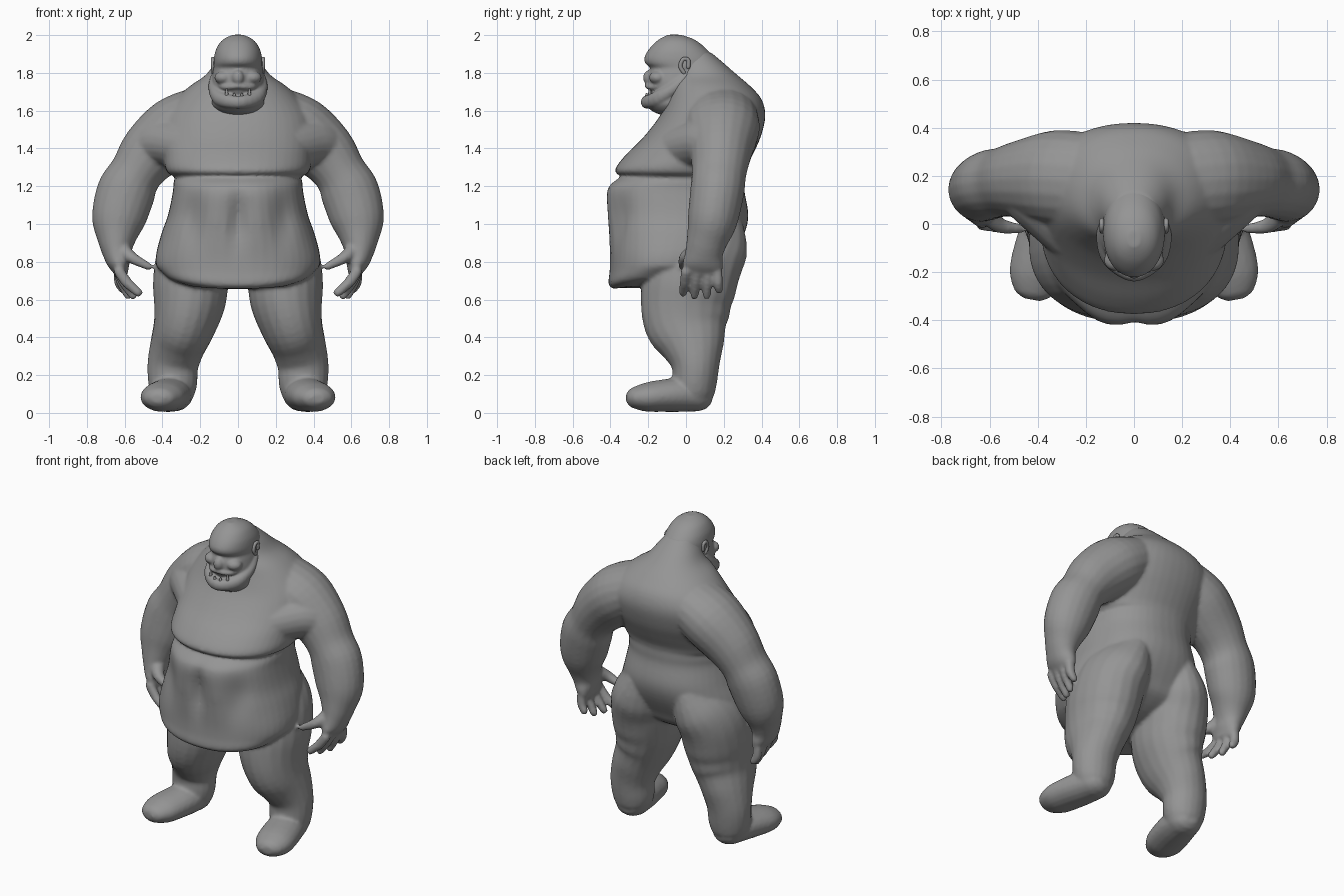
import bpy, bmesh, math
from mathutils import Vector, Matrix

skin = bpy.data.materials.new("grey skin")
skin.diffuse_color = (0.3, 0.3, 0.3, 1)


def smooth_rows(rows, steps=4):
    """Catmull-Rom interpolation of number tuples."""
    out = []
    for i in range(len(rows) - 1):
        p0, p1, p2 = rows[max(i - 1, 0)], rows[i], rows[i + 1]
        p3 = rows[min(i + 2, len(rows) - 1)]
        for s in range(steps):
            t = s / steps
            out.append([b + 0.5 * t * (c - a + t * (2*a - 5*b + 4*c - d + t * (3*(b - c) + d - a)))
                        for a, b, c, d in zip(p0, p1, p2, p3)])
    return out + [list(rows[-1])]


def skin_rings(bm, rings):
    rings = [[bm.verts.new(p) for p in r] for r in rings]
    n = len(rings[0])
    for a, b in zip(rings, rings[1:]):
        for i in range(n):
            j = (i + 1) % n
            bm.faces.new((a[i], a[j], b[j], b[i]))
    bm.faces.new(rings[0][::-1])
    bm.faces.new(rings[-1])


def spow(v, e):
    return math.copysign(abs(v) ** e, v)


def stack(bm, rows, power=2.3, n=48):
    """Stacked horizontal sections: z, front y, back y, half width."""
    rings = []
    for z, yf, yb, hx in smooth_rows(rows):
        ring = []
        for i in range(n):
            a = 2 * math.pi * i / n
            ring.append(Vector((hx * spow(math.cos(a), 2 / power),
                                (yf + yb) / 2 + (yb - yf) / 2 * spow(math.sin(a), 2 / power), z)))
        rings.append(ring)
    skin_rings(bm, rings)


def tube(bm, rows, side=1, ref=(0, 1, 0), n=20):
    """Limb along a path: x, y, z, radius along ref, radius across."""
    rows = smooth_rows(rows)
    pts = [Vector(r[:3]) for r in rows]
    data = []
    for i, r in enumerate(rows):
        t = (pts[min(i + 1, len(pts) - 1)] - pts[max(i - 1, 0)]).normalized()
        data.append((pts[i], t, abs(r[3]), abs(r[4])))
    # rounded ends
    p, t, a, b = data[0]
    start = [(p - t * min(a, b) * k, t, a * s, b * s) for k, s in ((.85, .4), (.5, .8))]
    p, t, a, b = data[-1]
    end = [(p + t * min(a, b) * k, t, a * s, b * s) for k, s in ((.5, .8), (.85, .4))]
    rings = []
    for p, t, a, b in start + data + end:
        u = (Vector(ref) - t * t.dot(Vector(ref))).normalized()
        w = t.cross(u)
        ring = [p + u * a * math.cos(2*math.pi*i/n) + w * b * math.sin(2*math.pi*i/n) for i in range(n)]
        rings.append([Vector((v.x * side, v.y, v.z)) for v in ring])
    skin_rings(bm, rings)


def ball(bm, pos, radii, side=1):
    m = Matrix.Translation((pos[0] * side, pos[1], pos[2])) @ Matrix.Diagonal((*radii, 1))
    bmesh.ops.create_uvsphere(bm, u_segments=24, v_segments=16, radius=1, matrix=m)


def finish(bm, name, voxel=None, smooth=3):
    bmesh.ops.recalc_face_normals(bm, faces=bm.faces)
    me = bpy.data.meshes.new(name)
    bm.to_mesh(me)
    bm.free()
    me.materials.append(skin)
    me.shade_smooth()
    ob = bpy.data.objects.new(name, me)
    bpy.context.collection.objects.link(ob)
    if voxel:
        r = ob.modifiers.new("fuse", 'REMESH')
        r.mode, r.voxel_size, r.use_smooth_shade = 'VOXEL', voxel, True
        s = ob.modifiers.new("soften", 'SMOOTH')
        s.factor, s.iterations = 0.5, smooth
    return ob


# ---- body: belly, chest, limbs fused into one skin ----
body = bmesh.new()
stack(body, [(.655, -.38, -.14, .25), (.68, -.41, .06, .37), (.75, -.405, .2, .425), (.83, -.405, .25, .435),
             (.95, -.415, .31, .405), (1.05, -.425, .33, .37), (1.17, -.425, .31, .345),
             (1.225, -.385, .31, .34), (1.27, -.3, .31, .32)], 2.3)
# folds pressed into the belly front, lower edge rising to the sides
for v in body.verts:
    if v.co.y < 0:
        fade = math.exp(-((v.co.z - 1.03) / .14) ** 2)
        v.co.y += fade * (.045 * math.exp(-(v.co.x / .05) ** 2) + .03 * math.exp(-((abs(v.co.x) - .24) / .06) ** 2))
    if v.co.z < .78:
        v.co.z += .25 * v.co.x ** 2 * min(1, (.78 - v.co.z) / .08)
# chest and back
stack(body, [(1.245, -.29, .29, .31), (1.265, -.365, .31, .365), (1.3, -.37, .32, .385), (1.37, -.315, .355, .39),
             (1.46, -.225, .395, .40), (1.57, -.14, .42, .39), (1.66, -.1, .40, .33), (1.73, -.08, .34, .255),
             (1.79, -.06, .27, .17), (1.86, -.05, .19, .12), (1.91, -.04, .13, .085)], 2.15)
for s in (-1, 1):
    # breast running out to the shoulder
    tube(body, [(.12, -.15, 1.36, .1, .1), (.25, -.04, 1.40, .12, .12), (.38, .1, 1.43, .13, .14),
                (.46, .16, 1.41, .13, .13)], s, (0, 0, 1))
    # shoulder and arm
    tube(body, [(.2, .18, 1.57, .2, .16), (.33, .19, 1.495, .2, .18), (.46, .185, 1.38, .165, .165),
                (.54, .175, 1.27, .145, .14), (.592, .165, 1.17, .143, .155), (.633, .14, 1.02, .132, .142),
                (.643, .11, .91, .108, .1), (.64, .095, .84, .1, .075), (.63, .09, .79, .108, .06),
                (.62, .085, .755, .104, .042)], s)
    # fingers and thumb
    for y0, y1, x1, z1 in ((.0, -.015, .525, .635), (.06, .045, .555, .62), (.115, .11, .58, .62), (.165, .175, .605, .65)):
        tube(body, [(.63, y0, .75, .028, .03), ((.65 + x1) / 2, (y0 + y1) / 2, .69, .026, .029),
                    (x1, y1, z1, .022, .024)], s, n=10)
    tube(body, [(.61, .05, .86, .045, .045), (.56, -.005, .82, .034, .032), (.47, -.02, .773, .02, .02)], s, n=10)
    # buttock flowing down into the leg
    tube(body, [(.17, .13, .98, .2, .14), (.2, .1, .9, .235, .18), (.235, .06, .8, .24, .2),
                (.25, .02, .69, .25, .2), (.258, 0, .58, .24, .19), (.285, .005, .46, .222, .165),
                (.322, .035, .35, .172, .145), (.345, .05, .25, .128, .135),
                (.345, .045, .16, .118, .13), (.345, .04, .11, .112, .12)], s)
    # foot
    tube(body, [(.34, .07, .085, .078, .1), (.36, -.03, .095, .09, .115), (.385, -.13, .09, .085, .12),
                (.405, -.21, .083, .077, .115), (.415, -.262, .08, .062, .095)], s, (0, 0, 1))
finish(body, "body", .011, 4)

# ---- head: skull with overhanging brow ----
head = bmesh.new()
stack(head, [(1.66, -.16, .1, .11), (1.7, -.19, .13, .13), (1.74, -.2, .15, .14), (1.79, -.2, .16, .135),
             (1.825, -.19, .165, .13), (1.85, -.215, .16, .129), (1.88, -.22, .15, .127), (1.92, -.2, .115, .118),
             (1.96, -.165, .07, .096), (1.985, -.13, .025, .066), (2.002, -.095, -.03, .025)], 2.1)
# nose and cheeks
ball(head, (0, -.195, 1.775), (.032, .032, .04))
for s in (-1, 1):
    ball(head, (.075, -.15, 1.775), (.05, .045, .035), s)
# lower jaw
stack(head, [(1.578, -.13, 0, .06), (1.595, -.175, .06, .105), (1.63, -.212, .1, .138), (1.665, -.212, .1, .14)], 2.1)
tube(head, [(-.115, 0, 1.78, .03, .03), (-.122, -.06, 1.72, .035, .035), (-.1, -.15, 1.665, .038, .03),
            (0, -.21, 1.645, .034, .03), (.1, -.15, 1.665, .038, .03), (.122, -.06, 1.72, .035, .035),
            (.115, 0, 1.78, .03, .03)], ref=(0, 0, 1))
# upper lip
tube(head, [(-.11, -.08, 1.755, .015, .02), (-.07, -.165, 1.725, .015, .02), (0, -.2, 1.73, .015, .018),
            (.07, -.165, 1.725, .015, .02), (.11, -.08, 1.755, .015, .02)], ref=(0, 0, 1))
finish(head, "head", .008, 2)

# ---- ears ----
ears = bmesh.new()
for s in (-1, 1):
    tube(ears, [(.13, -.01, 1.80, .01, .011), (.133, -.03, 1.835, .01, .011), (.134, -.015, 1.872, .01, .011),
                (.134, .012, 1.868, .01, .011), (.132, .012, 1.83, .01, .011)], s, (1, 0, 0), 10)
    ball(ears, (.122, -.008, 1.84), (.012, .025, .035), s)
finish(ears, "ears")

# ---- teeth along the lower jaw ----
teeth = bmesh.new()
for s in (-1, 1):
    for x, y, h in ((.02, -.208, .012), (.06, -.192, .035), (.095, -.155, .02)):
        m = Matrix.Translation((x * s, y, 1.672 + h / 2))
        bmesh.ops.create_cone(teeth, cap_ends=True, segments=8, radius1=.014, radius2=.004, depth=h + .02, matrix=m)
finish(teeth, "teeth")
